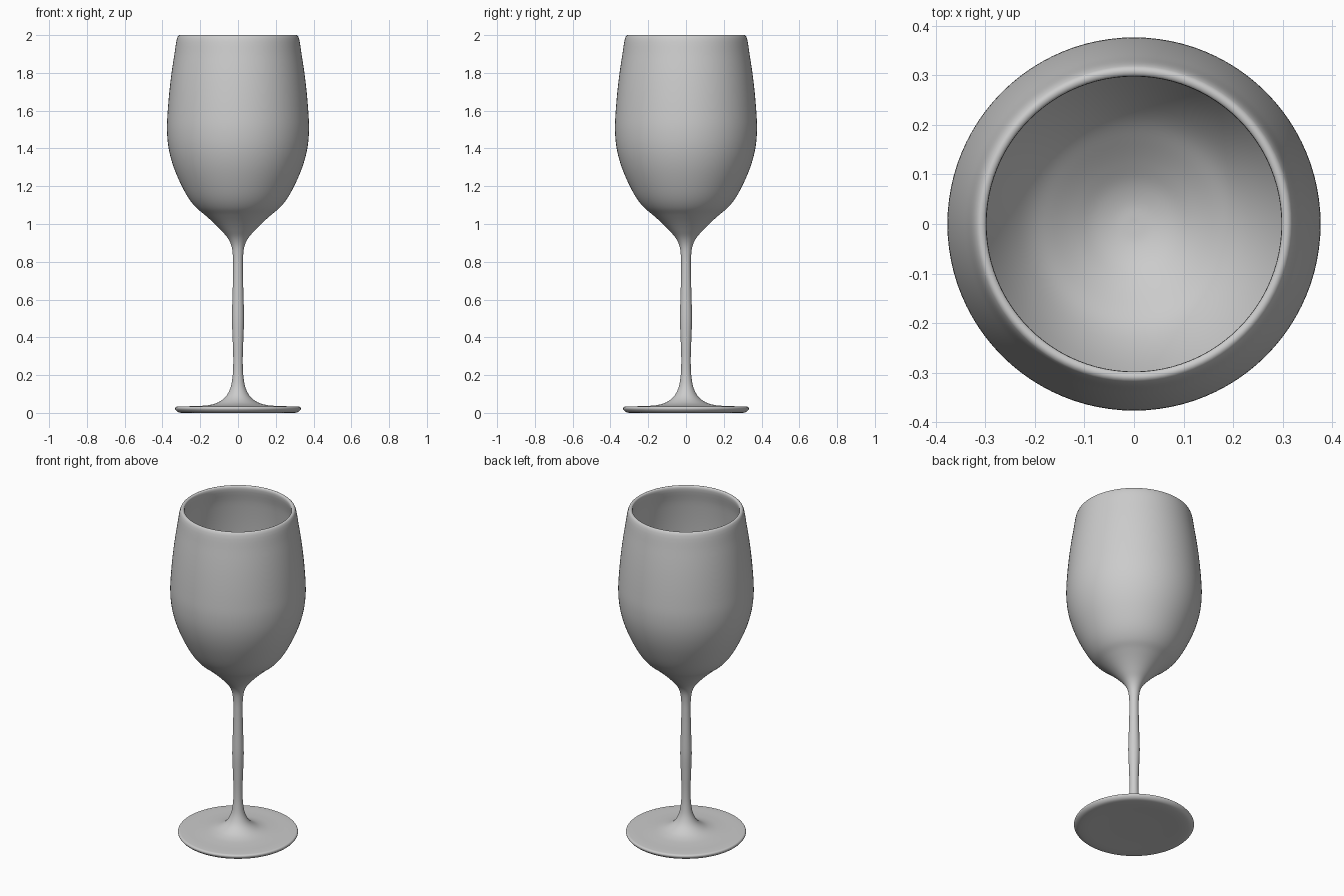
import bpy, bmesh, math
from mathutils import Vector

if "Cube" in bpy.data.objects:
    bpy.data.objects.remove(bpy.data.objects["Cube"])


def smooth_path(pts, steps=5):
    """Centripetal Catmull-Rom curve through (radius, z) points."""
    p = [Vector(q) for q in pts]
    p = [2 * p[0] - p[1]] + p + [2 * p[-1] - p[-2]]
    out = []
    for a, b, c, d in zip(p, p[1:], p[2:], p[3:]):
        t1 = (b - a).length ** 0.5
        t2 = t1 + (c - b).length ** 0.5
        t3 = t2 + (d - c).length ** 0.5
        for i in range(steps):
            t = t1 + (t2 - t1) * i / steps
            a1 = a.lerp(b, t / t1)
            a2 = b.lerp(c, (t - t1) / (t2 - t1))
            a3 = c.lerp(d, (t - t2) / (t3 - t2))
            b1 = a1.lerp(a2, t / t2)
            b2 = a2.lerp(a3, (t - t1) / (t3 - t1))
            out.append(b1.lerp(b2, (t - t1) / (t2 - t1)))
    return out + [p[-2]]


def lathe(name, path, segments=96):
    """Revolve a profile that starts and ends on the z axis."""
    bm = bmesh.new()
    vs = [bm.verts.new((max(r, 0), 0, z)) for r, z in path]
    es = [bm.edges.new(e) for e in zip(vs, vs[1:])]
    bmesh.ops.spin(bm, geom=vs + es, axis=(0, 0, 1), cent=(0, 0, 0),
                   angle=math.tau, steps=segments, use_merge=True)
    bmesh.ops.remove_doubles(bm, verts=bm.verts, dist=1e-5)
    bmesh.ops.recalc_face_normals(bm, faces=bm.faces)
    mesh = bpy.data.meshes.new(name)
    bm.to_mesh(mesh)
    bm.free()
    ob = bpy.data.objects.new(name, mesh)
    bpy.context.collection.objects.link(ob)
    bpy.context.view_layer.objects.active = ob
    ob.select_set(True)
    bpy.ops.object.shade_smooth_by_angle(angle=math.radians(40))
    ob.select_set(False)
    return ob


# Flat underside and rounded edge of the foot
foot = [(0, 0.003), (0.15, 0.002), (0.30, 0), (0.322, 0.007), (0.333, 0.022),
        (0.329, 0.031), (0.31, 0.034)]

# Foot flare, slender stem with a slight swelling
stem = [(0.22, 0.036), (0.15, 0.042), (0.105, 0.056), (0.066, 0.085),
        (0.041, 0.13), (0.029, 0.19), (0.025, 0.27), (0.028, 0.38),
        (0.032, 0.5), (0.029, 0.62), (0.026, 0.75), (0.027, 0.83)]

# Outside of the bowl up to the rim
bowl_outside = [(0.035, 0.885), (0.054, 0.925), (0.09, 0.967), (0.133, 1.01),
                (0.178, 1.05), (0.22, 1.085), (0.257, 1.13), (0.297, 1.2),
                (0.342, 1.305), (0.367, 1.4), (0.376, 1.495), (0.372, 1.6),
                (0.358, 1.75), (0.338, 1.89), (0.318, 1.994)]

# Rounded rim and inside of the bowl
bowl_inside = [(0.308, 2.0), (0.298, 1.994), (0.318, 1.89), (0.338, 1.75),
               (0.352, 1.6), (0.356, 1.495), (0.347, 1.4), (0.323, 1.31),
               (0.279, 1.21), (0.24, 1.145), (0.207, 1.105), (0.165, 1.07),
               (0.12, 1.037), (0.08, 1.013), (0.04, 1.0), (0, 0.997)]

lathe("wine_glass", smooth_path(foot + stem + bowl_outside + bowl_inside))
